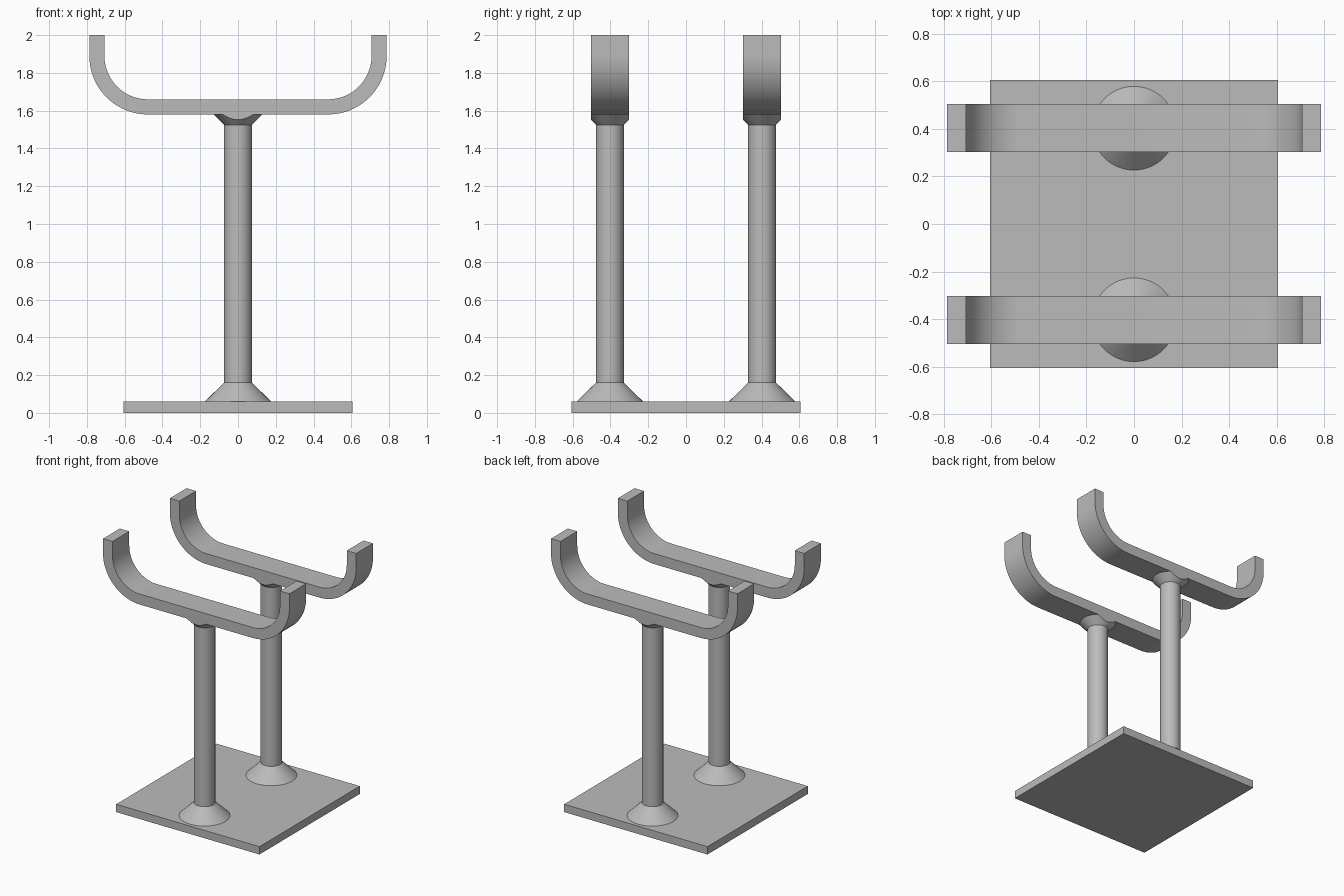
import bpy, bmesh, math
from mathutils import Vector

cube = bpy.data.objects.get("Cube")
if cube:
    bpy.data.objects.remove(cube, do_unlink=True)

# Single grey metal
GREY = (0.5, 0.5, 0.5, 1)
metal = bpy.data.materials.new("grey_metal")
metal.use_nodes = True
metal.diffuse_color = GREY
metal.node_tree.nodes["Principled BSDF"].inputs["Base Color"].default_value = GREY

HALF_BASE, BASE_TOP = 0.605, 0.06
POST_Y, POST_R = 0.403, 0.074
FOOT_R, FOOT_TOP = 0.176, 0.16
FLARE_Z, SADDLE_Z = 1.525, 1.58
THICK, HALF_W = 0.08, 0.101
OUT_X, BEND_R, TOP = 0.787, 0.31, 2.0


def finish(bm, name, y=0):
    bmesh.ops.recalc_face_normals(bm, faces=bm.faces)
    mesh = bpy.data.meshes.new(name)
    bm.to_mesh(mesh)
    bm.free()
    mesh.materials.append(metal)
    obj = bpy.data.objects.new(name, mesh)
    obj.location.y = y
    bpy.context.collection.objects.link(obj)
    bpy.ops.object.select_all(action='DESELECT')
    obj.select_set(True)
    bpy.context.view_layer.objects.active = obj
    bpy.ops.object.shade_smooth_by_angle(angle=math.radians(30))
    return obj


def cone(z0, z1, r0, r1):
    bm = bmesh.new()
    bmesh.ops.create_cone(bm, cap_ends=True, segments=64, radius1=r0, radius2=r1, depth=z1 - z0)
    bmesh.ops.translate(bm, verts=bm.verts, vec=(0, 0, (z0 + z1) / 2))
    return bm


# Square base plate
bm = bmesh.new()
bmesh.ops.create_cube(bm, size=1)
bmesh.ops.scale(bm, verts=bm.verts, vec=(2 * HALF_BASE, 2 * HALF_BASE, BASE_TOP))
bmesh.ops.translate(bm, verts=bm.verts, vec=(0, 0, BASE_TOP / 2))
finish(bm, "base_plate")


def half_outline(inset):
    """Right half of the cradle curve, from the bend up to the tip."""
    r = BEND_R - inset
    cx, cz = OUT_X - BEND_R, SADDLE_Z + BEND_R
    pts = []
    for i in range(25):
        a = math.radians(-90 + 90 * i / 24)
        pts.append((cx + r * math.cos(a), cz + r * math.sin(a)))
    return pts + [(OUT_X - inset, TOP)]


def full_outline(inset):
    half = half_outline(inset)
    return [(-x, z) for x, z in reversed(half)] + half


for side, y in (("front", -POST_Y), ("back", POST_Y)):
    # Conical foot, round post
    finish(cone(BASE_TOP, FOOT_TOP, FOOT_R, POST_R), side + "_foot", y)
    finish(cone(BASE_TOP, SADDLE_Z, POST_R, POST_R), side + "_post", y)

    # Flared collar trimmed flush with the cradle sides
    bm = cone(FLARE_Z, SADDLE_Z, POST_R, POST_R + SADDLE_Z - FLARE_Z)
    for s in (-1, 1):
        cut = bmesh.ops.bisect_plane(bm, geom=bm.verts[:] + bm.edges[:] + bm.faces[:],
                                     plane_co=(0, s * HALF_W, 0), plane_no=(0, s, 0),
                                     clear_outer=True)
        edges = [e for e in cut["geom_cut"] if isinstance(e, bmesh.types.BMEdge)]
        bmesh.ops.holes_fill(bm, edges=[e for e in bm.edges if e.is_boundary], sides=0)
    finish(bm, side + "_collar", y)

    # U-shaped cradle strap
    bm = bmesh.new()
    outline = full_outline(0) + full_outline(THICK)[::-1]
    face = bm.faces.new([bm.verts.new((x, -HALF_W, z)) for x, z in outline])
    out = bmesh.ops.extrude_face_region(bm, geom=[face])
    verts = [v for v in out["geom"] if isinstance(v, bmesh.types.BMVert)]
    bmesh.ops.translate(bm, verts=verts, vec=Vector((0, 2 * HALF_W, 0)))
    finish(bm, side + "_cradle", y)
